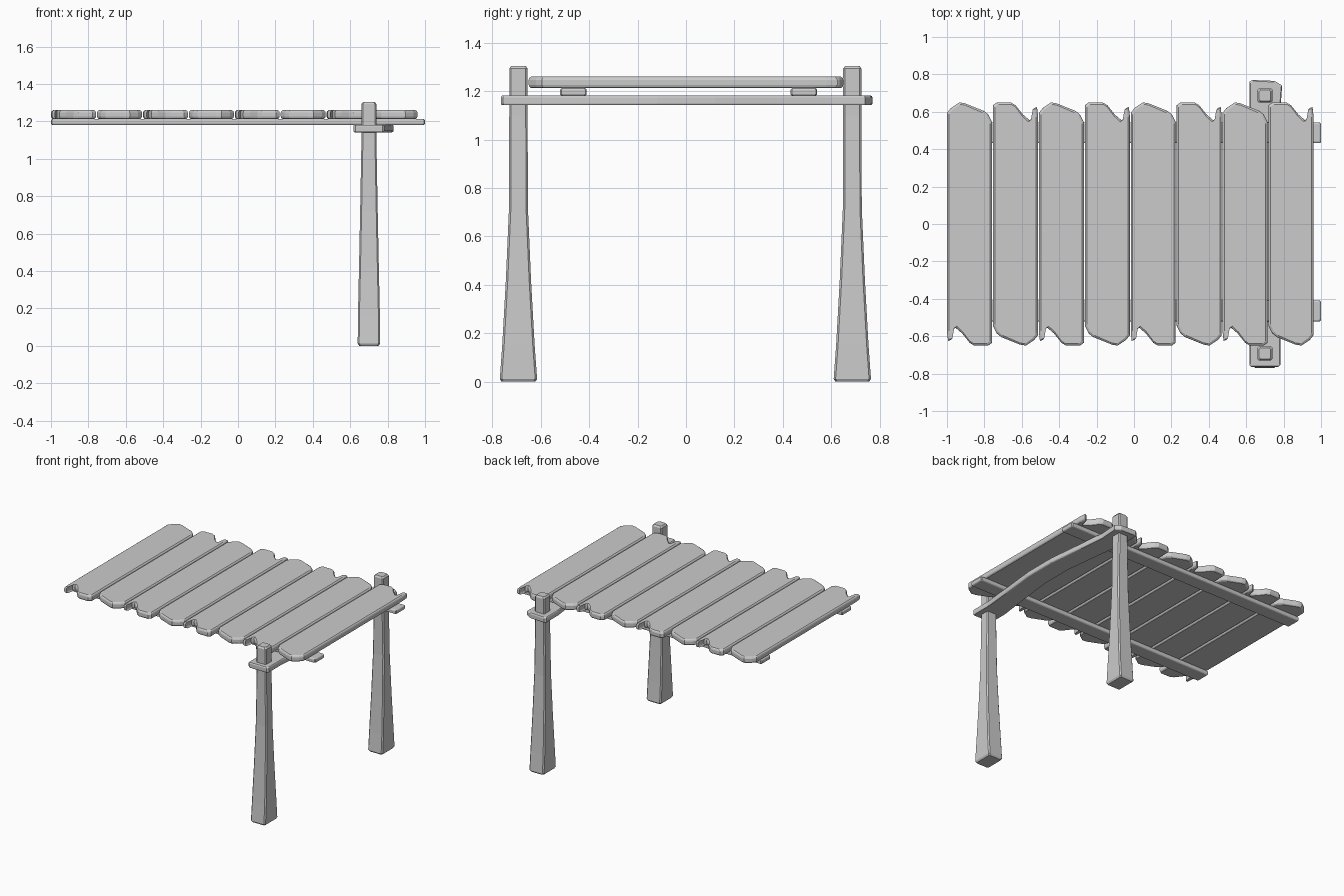
import bpy, bmesh

if "Cube" in bpy.data.objects:
    bpy.data.objects.remove(bpy.data.objects["Cube"])


def loft(name, rings):
    """Skin a stack of equal-length point rings and cap both ends."""
    bm = bmesh.new()
    loops = [[bm.verts.new(p) for p in ring] for ring in rings]
    n = len(loops[0])
    for a, b in zip(loops, loops[1:]):
        for i in range(n):
            j = (i + 1) % n
            bm.faces.new((a[i], a[j], b[j], b[i]))
    bm.faces.new(loops[0][::-1])
    bm.faces.new(loops[-1])
    bmesh.ops.recalc_face_normals(bm, faces=bm.faces)
    mesh = bpy.data.meshes.new(name)
    bm.to_mesh(mesh)
    bm.free()
    obj = bpy.data.objects.new(name, mesh)
    bpy.context.collection.objects.link(obj)
    return obj


def slab(name, outline, z0, z1, edge, lift, cx=0, cy=0, half=(1, 1)):
    """Flat board with eased edges; outline is relative to (cx, cy)."""
    def ring(z, inset):
        sx, sy = 1 - inset / half[0], 1 - inset / half[1]
        return [(cx + x * sx, cy + y * sy, z) for x, y in outline]
    return loft(name, [ring(z0, edge), ring(z0 + lift * 0.4, edge * 0.3),
                       ring(z0 + lift, 0), ring(z1 - lift, 0),
                       ring(z1 - lift * 0.4, edge * 0.3), ring(z1, edge)])


def chamfered_rect(hx, hy, c):
    return [(hx, -hy + c), (hx, hy - c), (hx - c, hy), (-hx + c, hy),
            (-hx, hy - c), (-hx, -hy + c), (-hx + c, -hy), (hx - c, -hy)]


# Roof planks: one ragged outline, turned half round on every other plank
plank = [(-.12, .635), (-.1, .65), (-.025, .65), (0, .635), (.04, .585),
         (.075, .555), (.09, .565), (.1, .62), (.115, .625), (.12, .58),
         (.12, -.595), (.1, -.62), (.055, -.65), (.025, -.645),
         (-.075, -.605), (-.1, -.585), (-.12, -.545)]
for i in range(8):
    s = -1 if i % 2 == 0 else 1
    slab(f"roof_plank_{i + 1}", [(s * x, s * y) for x, y in plank],
         1.213, 1.26, 0.01, 0.013, cx=-0.879 + i * 0.2455, half=(.12, .65))

# Long rails under the planks
for label, y in (("front", -0.465), ("back", 0.487)):
    slab(f"{label}_rail", chamfered_rect(1.0, 0.055, 0.006),
         1.18, 1.213, 0.008, 0.008, cy=y, half=(1.0, .055))

# Bowed cross beam resting between the posts
beam = [(-.085, -.755), (-.075, -.765), (.07, -.765), (.08, -.755),
        (.08, -.6), (.1, -.4), (.13, -.12), (.13, .12), (.1, .4),
        (.08, .6), (.09, .74), (.05, .765), (-.07, .77), (-.085, .76),
        (-.085, .62), (-.055, .4), (-.02, .12), (-.02, -.12),
        (-.055, -.4), (-.085, -.62)]
slab("cross_beam", beam, 1.142, 1.182, 0.006, 0.008,
     cx=0.702, half=(.1, .77))

# Flared posts: (height, half width x, half width y)
sections = [(0, .052, .07), (.012, .06, .077), (.15, .059, .067),
            (.42, .053, .052), (.72, .047, .039), (1.1, .04, .038),
            (1.293, .04, .038), (1.305, .031, .03)]
for label, y in (("front", -0.692), ("back", 0.687)):
    loft(f"{label}_post", [[(0.7 + px, y + py, z)
                            for px, py in chamfered_rect(hx, hy, 0.008)]
                           for z, hx, hy in sections])
